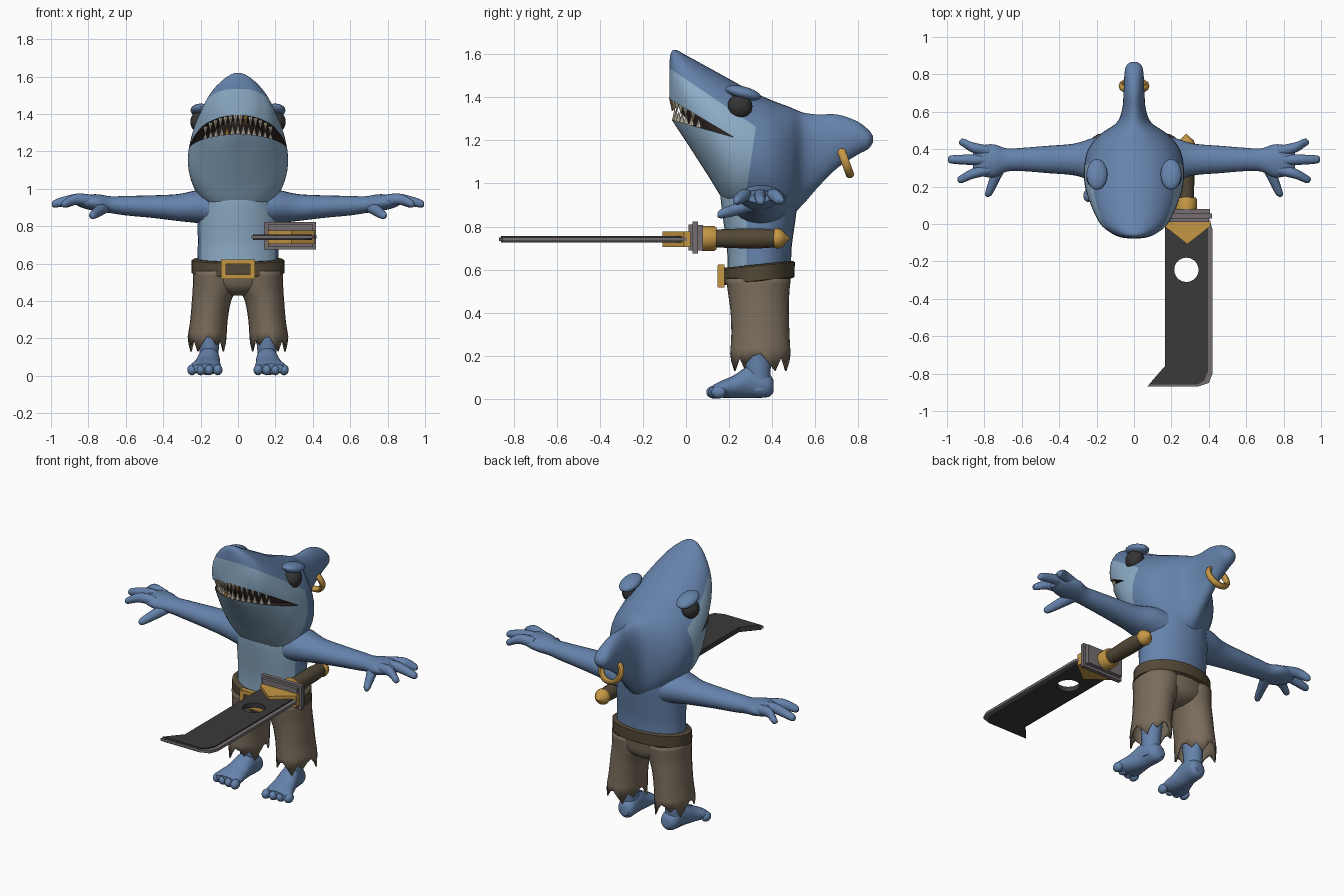
import bpy, bmesh, math
from mathutils import Matrix, Vector

cube = bpy.data.objects.get("Cube")
if cube:
    bpy.data.objects.remove(cube, do_unlink=True)

made = []


def material(name, *rgb):
    m = bpy.data.materials.new(name)
    m.use_nodes = True
    m.diffuse_color = (*rgb, 1)
    m.node_tree.nodes["Principled BSDF"].inputs["Base Color"].default_value = (*rgb, 1)
    return m


BLUE = material("blue skin", .13, .225, .41)
PALE = material("pale belly", .27, .42, .57)
CLOTH = material("worn cloth", .19, .15, .105)
LEATHER = material("brown leather", .085, .065, .037)
GOLD = material("gold", .56, .31, .06)
IRON = material("dark iron", .042, .042, .042)
STEEL = material("steel", .18, .155, .16)
IVORY = material("ivory", .72, .64, .5)
BLACK = material("dark eye", .035, .035, .035)
MOUTH = material("mouth", .03, .02, .018)


def finish(name, bm, mat, mirror=False):
    bmesh.ops.recalc_face_normals(bm, faces=bm.faces)
    mesh = bpy.data.meshes.new(name)
    bm.to_mesh(mesh)
    bm.free()
    mesh.materials.append(mat)
    ob = bpy.data.objects.new(name, mesh)
    bpy.context.collection.objects.link(ob)
    if mirror:
        ob.modifiers.new("Mirror", "MIRROR")
    made.append(ob)
    return ob


def spline(secs, k):
    """Smooth a list of sections with a Catmull-Rom spline."""
    out = []
    for i in range(len(secs) - 1):
        quad = [secs[min(max(i + d, 0), len(secs) - 1)] for d in (-1, 0, 1, 2)]
        for j in range(k):
            t = j / k
            out.append([b + .5 * t * (c - a + t * (2 * a - 5 * b + 4 * c - d + t * (3 * (b - c) + d - a)))
                        for a, b, c, d in zip(*quad)])
    return out + [list(secs[-1])]


AXES = {"x": lambda t, u, v: (t, u, v), "y": lambda t, u, v: (u, t, v), "z": lambda t, u, v: (u, v, t)}


def loft(name, mat, axis, secs, n=24, k=4, caps=True, mirror=False, tweak=None):
    """Elliptical sections (t, u, v, ru, rv) joined along an axis."""
    bm = bmesh.new()
    rows = []
    for t, u, v, ru, rv in spline(secs, k):
        ring = [(u + ru * math.cos(a * math.tau / n), v + rv * math.sin(a * math.tau / n)) for a in range(n)]
        rows.append([bm.verts.new(AXES[axis](t, *p)) for p in ring])
    for r, s in zip(rows, rows[1:]):
        for i in range(n):
            bm.faces.new((r[i], r[i - 1], s[i - 1], s[i]))
    if caps:
        bm.faces.new(rows[0])
        bm.faces.new(rows[-1])
    if tweak:
        tweak(rows)
    return finish(name, bm, mat, mirror)


def ball(name, mat, loc, size, tilt=0, mirror=False):
    bm = bmesh.new()
    m = Matrix.Translation(loc) @ Matrix.Rotation(tilt, 4, "X") @ Matrix.Diagonal((*size, 1))
    bmesh.ops.create_uvsphere(bm, u_segments=20, v_segments=12, radius=1, matrix=m)
    return finish(name, bm, mat, mirror)


def plate(name, mat, outline, lo, hi, axis="z"):
    """Outline extruded along an axis."""
    bm = bmesh.new()
    a, b = [[bm.verts.new(AXES[axis](t, *p)) for p in outline] for t in (lo, hi)]
    bm.faces.new(a)
    bm.faces.new(b)
    for i in range(len(a)):
        bm.faces.new((a[i], a[i - 1], b[i - 1], b[i]))
    return finish(name, bm, mat)


def box(name, mat, x0, x1, y0, y1, z0, z1):
    return plate(name, mat, [(x0, y0), (x1, y0), (x1, y1), (x0, y1)], z0, z1)


def cut(ob, cutter):
    mod = ob.modifiers.new("Cut", "BOOLEAN")
    mod.object, mod.operation, mod.solver = cutter, "DIFFERENCE", "EXACT"
    mod.material_mode = "TRANSFER"
    bpy.context.view_layer.objects.active = ob
    bpy.ops.object.modifier_apply(modifier=mod.name)
    made.remove(cutter)
    bpy.data.objects.remove(cutter, do_unlink=True)


def paint_pale(ob, planes):
    """Split along planes; faces behind every plane become pale."""
    bm = bmesh.new()
    bm.from_mesh(ob.data)
    for co, no in planes:
        bmesh.ops.bisect_plane(bm, geom=bm.verts[:] + bm.edges[:] + bm.faces[:], plane_co=co, plane_no=no)
    for f in bm.faces:
        c = f.calc_center_median()
        if all((c - Vector(co)).dot(Vector(no)) < 0 for co, no in planes):
            f.material_index = 1
    bm.to_mesh(ob.data)
    bm.free()
    ob.data.materials.append(PALE)


# Head flowing into the rear fin: y, bottom, top, half width
HEAD = [(y, 0, (lo + hi) / 2, w, (hi - lo) / 2) for y, lo, hi, w in (
    (-.077, 1.36, 1.56, .03), (-.07, 1.31, 1.605, .075), (-.05, 1.27, 1.62, .12), (0, 1.195, 1.595, .18),
    (.1, 1.04, 1.54, .23), (.2, .89, 1.485, .262), (.3, .855, 1.43, .267), (.4, .845, 1.385, .245),
    (.48, .85, 1.355, .18), (.54, .9, 1.33, .095), (.61, .98, 1.32, .064), (.7, 1.07, 1.32, .056),
    (.79, 1.13, 1.29, .052), (.845, 1.16, 1.25, .042), (.867, 1.19, 1.22, .015))]
head = loft("head", BLUE, "y", HEAD, n=40, k=5)
paint_pale(head, [((0, -.07, 1.53), (0, .676, 1)), ((0, .33, 1.3), (0, 1, -.15))])


def upper_lip(y):
    return 1.385 - .6 * (y + .065)


def lower_lip(y):
    return 1.295 - .28 * (y + .065)


cut(head, plate("mouth_cutter", MOUTH, [(-.2, lower_lip(-.2)), (.22, 1.215), (-.2, upper_lip(-.2))], -.4, .4, "x"))
loft("mouth_inside", MOUTH, "y", [(t + .045, u, v, ru * .75, rv * .8) for t, u, v, ru, rv in HEAD[:6]])

# Teeth follow the lips around the jaw
dense = spline(HEAD, 24)


def teeth(name, lip, count, length, gold):
    bm, shiny = bmesh.new(), bmesh.new()
    for i in range(count):
        x = .185 * (2 * i / (count - 1) - 1)
        for y, _, zc, ru, rv in dense:
            z = lip(y)
            if ru * math.sqrt(max(0, 1 - ((z - zc) / rv) ** 2)) >= abs(x) + .004:
                break
        size = length * (1 - 1.6 * abs(x))
        m = Matrix.Translation((x * .94, y + .012, z + size * .4))
        if length < 0:
            m = m @ Matrix.Rotation(math.pi, 4, "X")
        bmesh.ops.create_cone(shiny if i in gold else bm, cap_ends=True, segments=8, radius1=.014, radius2=.001,
                              depth=abs(size), matrix=m)
    finish(name, bm, IVORY)
    finish(name + "_gold", shiny, GOLD)


teeth("upper_teeth", upper_lip, 14, -.065, (8,))
teeth("lower_teeth", lower_lip, 13, .055, (4,))

# Eyes and brows
ball("eye", BLACK, (.205, .25, 1.358), (.05, .058, .058), mirror=True)
ball("brow", BLUE, (.198, .265, 1.42), (.056, .085, .03), -.25, True)

# Torso
torso = loft("torso", BLUE, "z", [(.56, 0, .34, .22, .148), (.7, 0, .34, .215, .15), (.85, 0, .34, .215, .17),
                                  (.98, 0, .34, .2, .18), (1.1, 0, .34, .15, .15)], n=32)
paint_pale(torso, [((0, .28, 0), (0, 1, 0))])

# Arms, fingers and thumbs
loft("arm", BLUE, "x", [(.14, .345, .9, .13, .1), (.22, .345, .905, .115, .088), (.32, .345, .9, .085, .072),
                        (.46, .345, .905, .073, .06), (.6, .345, .91, .062, .052), (.68, .342, .915, .062, .045),
                        (.75, .338, .925, .088, .046), (.82, .338, .93, .08, .036), (.86, .338, .93, .05, .02)],
     mirror=True)
for i, (tip, y0, y1) in enumerate(((.935, .39, .435), (.995, .342, .345), (.945, .29, .24))):
    loft(f"finger_{i + 1}", BLUE, "x", [(.77, y0, .935, .028, .03), (.86, y0 * .6 + y1 * .4, .945, .028, .03),
                                        (tip - .02, y1, .922, .022, .022), (tip, y1, .917, .007, .007)],
         n=12, mirror=True)
loft("thumb", BLUE, "y", [(.32, .71, .905, .04, .03), (.25, .74, .885, .03, .03), (.165, .775, .86, .021, .022),
                          (.145, .782, .855, .007, .007)], n=12, mirror=True)

# Feet
loft("ankle", BLUE, "z", [(.04, .155, .335, .05, .06), (.14, .155, .335, .052, .058), (.4, .15, .34, .07, .08)],
     mirror=True)
loft("foot", BLUE, "y", [(.405, .145, .06, .03, .03), (.38, .148, .065, .052, .056), (.3, .155, .08, .058, .075),
                         (.22, .165, .057, .072, .052), (.16, .175, .045, .085, .038), (.125, .178, .04, .07, .025)],
     mirror=True)
for i in range(4):
    ball(f"toe_{i + 1}", BLUE, (.108 + .046 * i, .128 + .008 * i, .032), (.025, .034, .029), mirror=True)


# Ragged trousers
def tear(rows):
    for i, v in enumerate(rows[0]):
        v.co.z -= (0, .035, .08, .015, .045, .01)[i % 6]


legs = loft("trouser_leg", CLOTH, "z", [(.21, .165, .345, .104, .14), (.3, .155, .345, .1, .135),
                                        (.4, .142, .342, .105, .135), (.47, .124, .338, .118, .14),
                                        (.56, .118, .335, .122, .15)], k=3, caps=False, mirror=True, tweak=tear)
solid = legs.modifiers.new("Thickness", "SOLIDIFY")
solid.thickness = .008
loft("trouser_hips", CLOTH, "z", [(.43, 0, .34, .05, .07), (.45, 0, .34, .14, .11), (.49, 0, .338, .225, .138),
                                  (.57, 0, .335, .24, .152)], n=32)


# Belt and buckle
def slope(rows):
    for row in rows:
        for v in row:
            v.co.z += .1 * (v.co.y - .335)


loft("belt", LEATHER, "z", [(.545, 0, .335, .236, .158), (.55, 0, .335, .248, .168), (.618, 0, .335, .248, .17),
                            (.625, 0, .335, .235, .16)], n=40, k=1, tweak=slope)
for s in (-1, 1):
    box("buckle_side", GOLD, s * .078 - .014, s * .078 + .014, .145, .178, .52, .62)
    box("buckle_bar", GOLD, -.09, .09, .148, .178, .57 + s * .041 - .012, .57 + s * .041 + .012)
box("buckle_tongue", LEATHER, -.066, .066, .157, .18, .53, .61)

# Earring through the fin
bm = bmesh.new()
rings = []
turn = Matrix.Translation((0, .738, 1.103)) @ Matrix.Rotation(.35, 4, "X")
for a in range(28):
    spin = Matrix.Rotation(a * math.tau / 28, 4, "Y")
    rings.append([bm.verts.new(turn @ spin @ Vector((.066 + .016 * math.cos(b * math.tau / 10),
                                                    .02 * math.sin(b * math.tau / 10), 0))) for b in range(10)])
for a in range(28):
    for b in range(10):
        bm.faces.new((rings[a][b], rings[a - 1][b], rings[a - 1][b - 1], rings[a][b - 1]))
finish("earring", bm, GOLD)

# Great cleaver: blade with round hole and a thin steel edge
blade = plate("blade", IRON, [(.165, .02), (.165, -.76), (.08, -.858), (.34, -.858), (.375, -.838), (.395, -.79),
                              (.395, .02)], .727, .757)
cut(blade, loft("hole_cutter", IRON, "z", [(.6, .28, -.245, .065, .065), (.9, .28, -.245, .065, .065)], n=28, k=1))
plate("blade_edge", STEEL, [(.36, .02), (.405, .02), (.42, -.03), (.42, -.8), (.4, -.85), (.345, -.868),
                            (.073, -.868), (.12, -.82), (.36, -.82)], .734, .75)

# Hilt
plate("blade_socket", GOLD, [(.16, .02), (.41, .02), (.41, -.01), (.285, -.108), (.16, -.01)], .705, .777)
box("guard_front", STEEL, .16, .4, .012, .035, .69, .81)
box("guard_middle", STEEL, .14, .418, .03, .055, .675, .823)
box("guard_back", STEEL, .155, .405, .055, .08, .69, .808)
loft("collar", GOLD, "y", [(.075, .28, .745, .057, .058), (.13, .28, .745, .057, .058), (.142, .28, .745, .05, .05)],
     n=12, k=1)
loft("grip", LEATHER, "y", [(.13, .28, .745, .04, .041), (.2, .28, .745, .042, .044), (.32, .28, .745, .044, .047),
                            (.425, .28, .745, .038, .04)], n=16)
loft("pommel", GOLD, "y", [(.405, .28, .745, .038, .038), (.42, .28, .745, .046, .048), (.445, .28, .745, .04, .04),
                           (.465, .28, .745, .018, .018), (.48, .28, .745, .004, .004)], n=16, k=2)

# Smooth shading with crisp edges
bpy.ops.object.select_all(action="DESELECT")
for ob in made:
    ob.select_set(True)
bpy.context.view_layer.objects.active = made[0]
bpy.ops.object.shade_smooth_by_angle(angle=math.radians(38))
